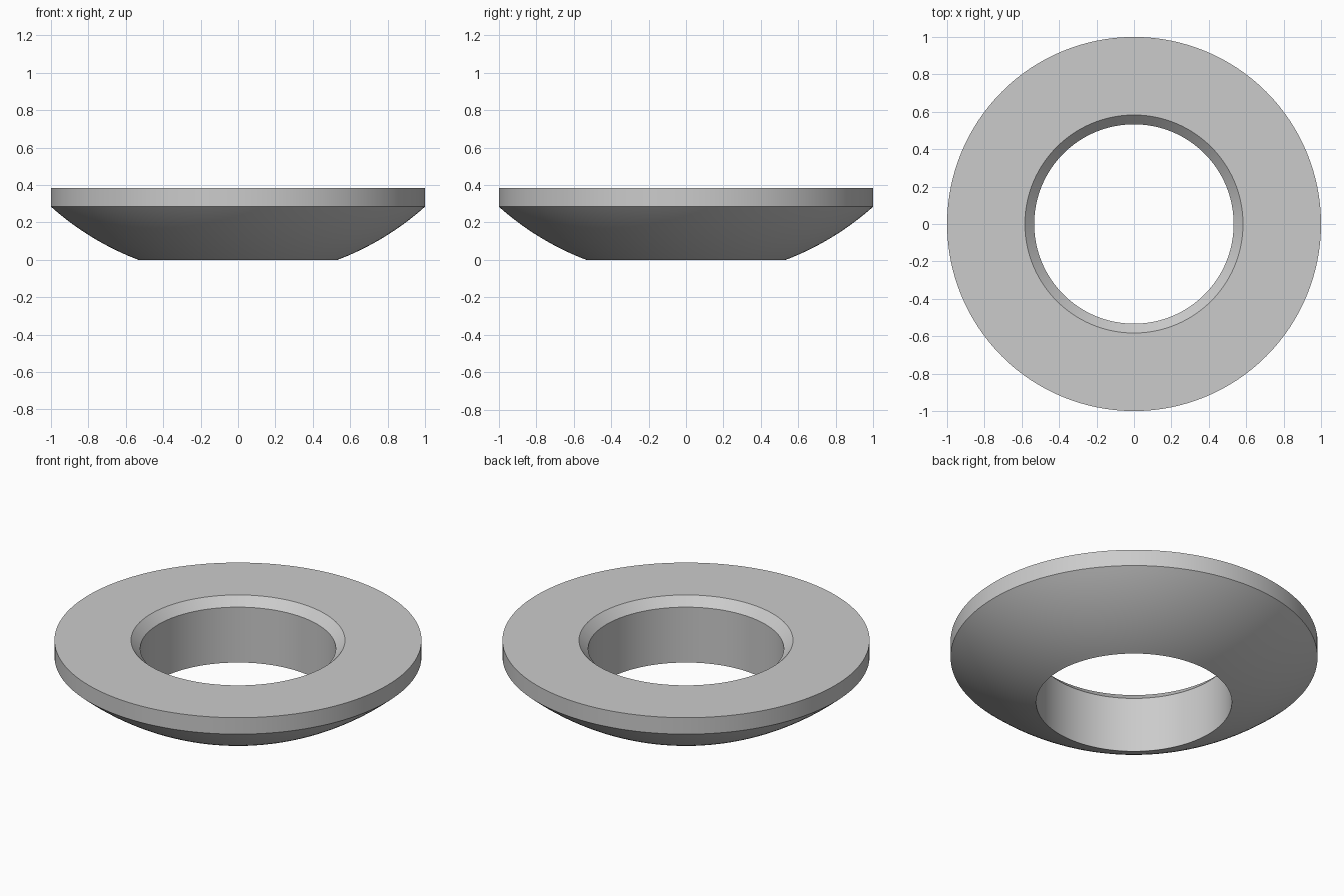
import bpy, bmesh, math

if "Cube" in bpy.data.objects:
    bpy.data.objects.remove(bpy.data.objects["Cube"])

SEGMENTS = 128
BORE, BEVEL_R, RIM = 0.533, 0.583, 1.0
HEIGHT, BEVEL_DEPTH = 0.383, 0.05
SPHERE_R = 1.5
ARC_STEPS = 16

# Cross-section: bore, bevel, flat top, rim, then the spherical seat underneath
centre_z = math.sqrt(SPHERE_R ** 2 - BORE ** 2)
profile = [(BORE, HEIGHT - BEVEL_DEPTH), (BEVEL_R, HEIGHT), (RIM, HEIGHT)]
a0, a1 = math.asin(RIM / SPHERE_R), math.asin(BORE / SPHERE_R)
for i in range(ARC_STEPS + 1):
    a = a0 + (a1 - a0) * i / ARC_STEPS
    profile.append((SPHERE_R * math.sin(a), centre_z - SPHERE_R * math.cos(a)))

# Revolve the closed profile around z
bm = bmesh.new()
verts = [bm.verts.new((r, 0, z)) for r, z in profile]
edges = [bm.edges.new((v, verts[(i + 1) % len(verts)])) for i, v in enumerate(verts)]
bmesh.ops.spin(bm, geom=verts + edges, cent=(0, 0, 0), axis=(0, 0, 1),
               angle=2 * math.pi, steps=SEGMENTS, use_merge=True)
bmesh.ops.remove_doubles(bm, verts=bm.verts, dist=1e-5)
bmesh.ops.recalc_face_normals(bm, faces=bm.faces)

mesh = bpy.data.meshes.new("spherical_washer")
bm.to_mesh(mesh)
bm.free()
washer = bpy.data.objects.new("spherical_washer", mesh)
bpy.context.collection.objects.link(washer)

# Smooth the curved walls, keep the rims crisp
bpy.context.view_layer.objects.active = washer
washer.select_set(True)
bpy.ops.object.shade_smooth_by_angle(angle=math.radians(20))
